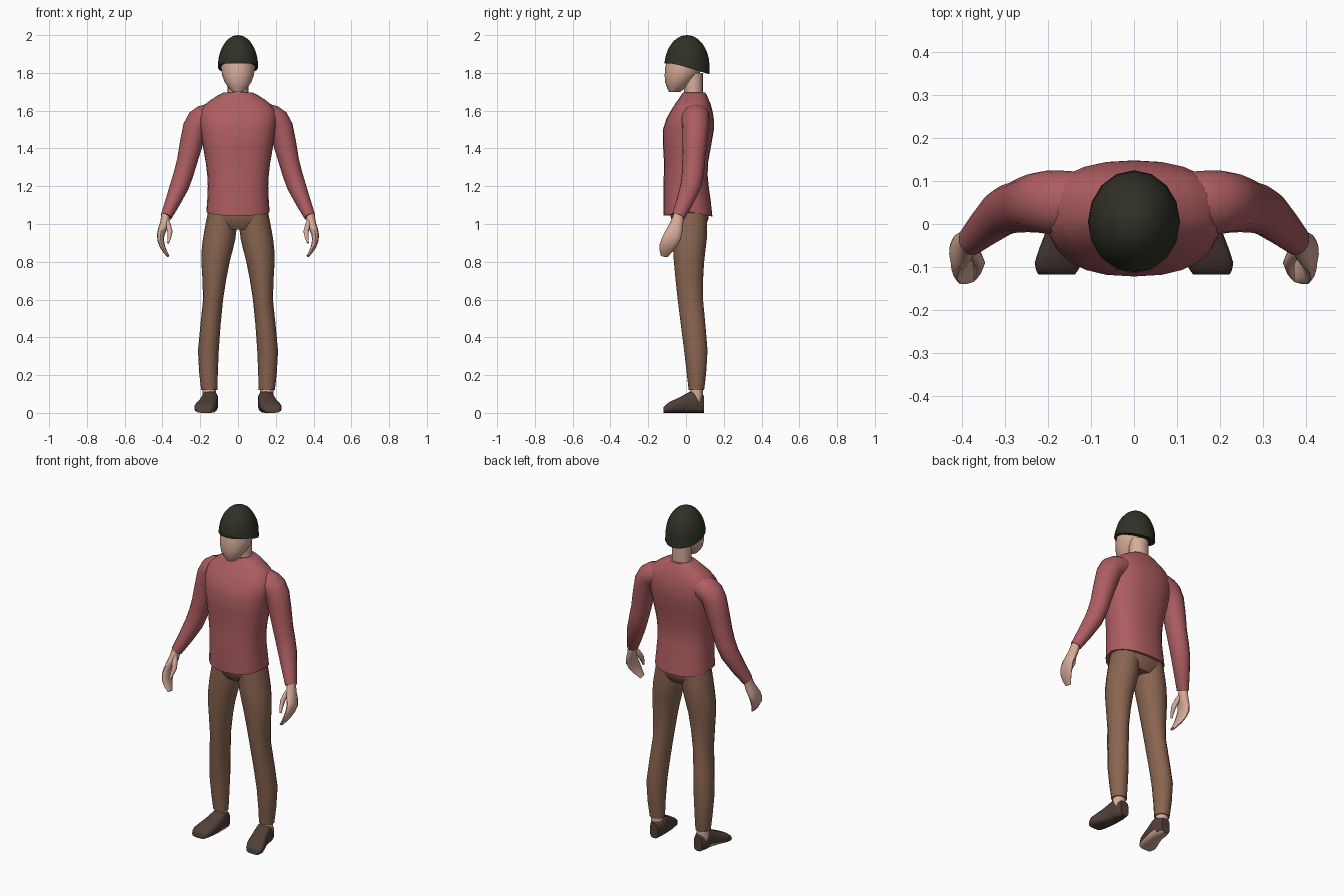
import bpy, bmesh, math
from mathutils import Vector

cube = bpy.data.objects.get("Cube")
if cube:
    bpy.data.objects.remove(cube, do_unlink=True)


def material(name, *rgb):
    mat = bpy.data.materials.new(name)
    mat.use_nodes = True
    mat.diffuse_color = (*rgb, 1)
    node = next(n for n in mat.node_tree.nodes if n.type == 'BSDF_PRINCIPLED')
    node.inputs["Base Color"].default_value = (*rgb, 1)
    node.inputs["Roughness"].default_value = 0.8
    return mat


SHIRT = material("brick red cloth", .42, .11, .12)
TROUSER = material("brown cloth", .25, .13, .08)
SKIN = material("skin", .68, .41, .32)
HAIR = material("near black hair", .03, .03, .02)
LEATHER = material("dark brown leather", .08, .05, .04)

X, Y, Z = Vector((1, 0, 0)), Vector((0, 1, 0)), Vector((0, 0, 1))


def power(value, exponent):
    return math.copysign(abs(value) ** exponent, value)


def with_midpoints(rings):
    """Insert one smoothly interpolated ring between each two rings."""
    keys = [Vector(ring) for ring in rings]
    padded = [keys[0], *keys, keys[-1]]
    result = []
    for before, start, end, after in zip(padded, padded[1:], padded[2:], padded[3:]):
        result += [start, ((start + end) * 9 - before - after) / 16]
    return result + [keys[-1]]


def loft(name, rings, mat, axes=None, sides=16, square=2, mirror=1, hem=None):
    """Skin rings of (x, y, z, half width, half depth).
    Rings lie in the given axes, or else stand square to their path."""
    rings = with_midpoints(rings)
    centres = [Vector(ring[:3]) for ring in rings]
    bm = bmesh.new()
    loops = []
    for i, ring in enumerate(rings):
        if axes:
            across, along = axes
        else:
            tangent = centres[min(i + 1, len(rings) - 1)] - centres[max(i - 1, 0)]
            tangent.normalize()
            along = (Y - tangent * tangent.y).normalized()
            across = tangent.cross(along)
        loop = []
        for k in range(sides):
            angle = math.tau * k / sides
            co = (centres[i]
                  + across * ring[3] * power(math.cos(angle), 2 / square)
                  + along * ring[4] * power(math.sin(angle), 2 / square))
            if hem and i == 0:
                co.z += hem(co)
            co.x *= mirror
            loop.append(bm.verts.new(co))
        loops.append(loop)
    for low, high in zip(loops, loops[1:]):
        for k in range(sides):
            bm.faces.new((low[k - 1], low[k], high[k], high[k - 1]))
    bm.faces.new(loops[0])
    bm.faces.new(loops[-1])
    bmesh.ops.recalc_face_normals(bm, faces=bm.faces)
    mesh = bpy.data.meshes.new(name)
    bm.to_mesh(mesh)
    bm.free()
    mesh.materials.append(mat)
    obj = bpy.data.objects.new(name, mesh)
    bpy.context.collection.objects.link(obj)
    bpy.ops.object.select_all(action='DESELECT')
    obj.select_set(True)
    bpy.context.view_layer.objects.active = obj
    bpy.ops.object.shade_smooth_by_angle(angle=math.radians(50))
    return obj


def pair(name, rings, mat, **options):
    return [loft(prefix + name, rings, mat, mirror=sign, **options)
            for prefix, sign in (("left_", 1), ("right_", -1))]


# Head and neck
loft("neck", [(0, .04, z, .056, .05) for z in (1.65, 1.8)], SKIN, axes=(X, Y))
loft("head", [(0, -.06, 1.7, .03, .03), (0, -.04, 1.75, .07, .07),
              (0, -.01, 1.83, .09, .1), (0, 0, 1.95, .07, .08)],
     SKIN, axes=(X, Y))

# Hair dome, lower at the nape than over the brow
dome = [math.radians(degrees) for degrees in range(0, 91, 15)]
loft("hair", [(0, .005, 1.83 + .17 * math.sin(a), .107 * math.cos(a), .12 * math.cos(a))
              for a in dome],
     HAIR, axes=(X, Y), hem=lambda co: -.3 * co.y)

# Shirt body with a hem that dips at front and back
loft("shirt_body", [(0, .01, 1.07, .167, .13), (0, 0, 1.2, .16, .12),
                    (0, 0, 1.32, .17, .116), (0, .013, 1.5, .2, .135),
                    (0, .03, 1.6, .2, .11), (0, .04, 1.66, .14, .08),
                    (0, .043, 1.695, .08, .06)],
     SHIRT, axes=(X, Y), sides=24, square=2.4, hem=lambda co: -.22 * abs(co.y))

# Sleeves
pair("sleeve", [(.12, .05, 1.58, .06, .07), (.18, .05, 1.56, .07, .075),
                (.225, .05, 1.51, .067, .07), (.27, .04, 1.33, .054, .06),
                (.31, .025, 1.2, .05, .055), (.38, -.04, 1.04, .03, .035)],
     SHIRT)

# Hands with a separate thumb
pair("hand", [(.38, -.035, 1.06, .023, .026), (.39, -.05, 1, .024, .035),
              (.41, -.07, .94, .02, .046), (.4, -.1, .88, .014, .042),
              (.37, -.115, .83, .007, .02)],
     SKIN, sides=12)
pair("thumb", [(.38, -.055, 1.02, .014, .016), (.36, -.09, .96, .014, .015),
               (.37, -.125, .9, .005, .006)], SKIN, sides=8)

# Trousers
loft("trouser_seat", [(0, .02, .97, .1, .07), (0, .02, 1.03, .16, .1),
                      (0, .01, 1.12, .15, .095)],
     TROUSER, axes=(X, Y), square=2.4)
pair("trouser_leg", [(.152, .055, .12, .043, .041), (.157, .052, .33, .055, .062),
                     (.132, .023, .6, .053, .067), (.119, .016, .8, .075, .08),
                     (.1, .02, .92, .086, .09), (.08, .02, 1.06, .08, .09)],
     TROUSER, axes=(X, Y))

# Ankles and flat-soled shoes
pair("ankle", [(.152, .055, z, .036, .034) for z in (.06, .14)],
     SKIN, axes=(X, Y), sides=12)
shoes = pair("shoe", [(x, y, half, width, half) for x, y, width, half in (
    (.146, .096, .027, .045), (.149, .05, .043, .057), (.15, .02, .044, .056),
    (.16, -.03, .05, .042), (.176, -.09, .055, .028), (.18, -.118, .042, .016))],
    LEATHER, axes=(X, Z), square=3)

# The right sole is bare
sole = shoes[1].data
sole.materials.append(SKIN)
for face in sole.polygons:
    if face.normal.z < -.4:
        face.material_index = 1
